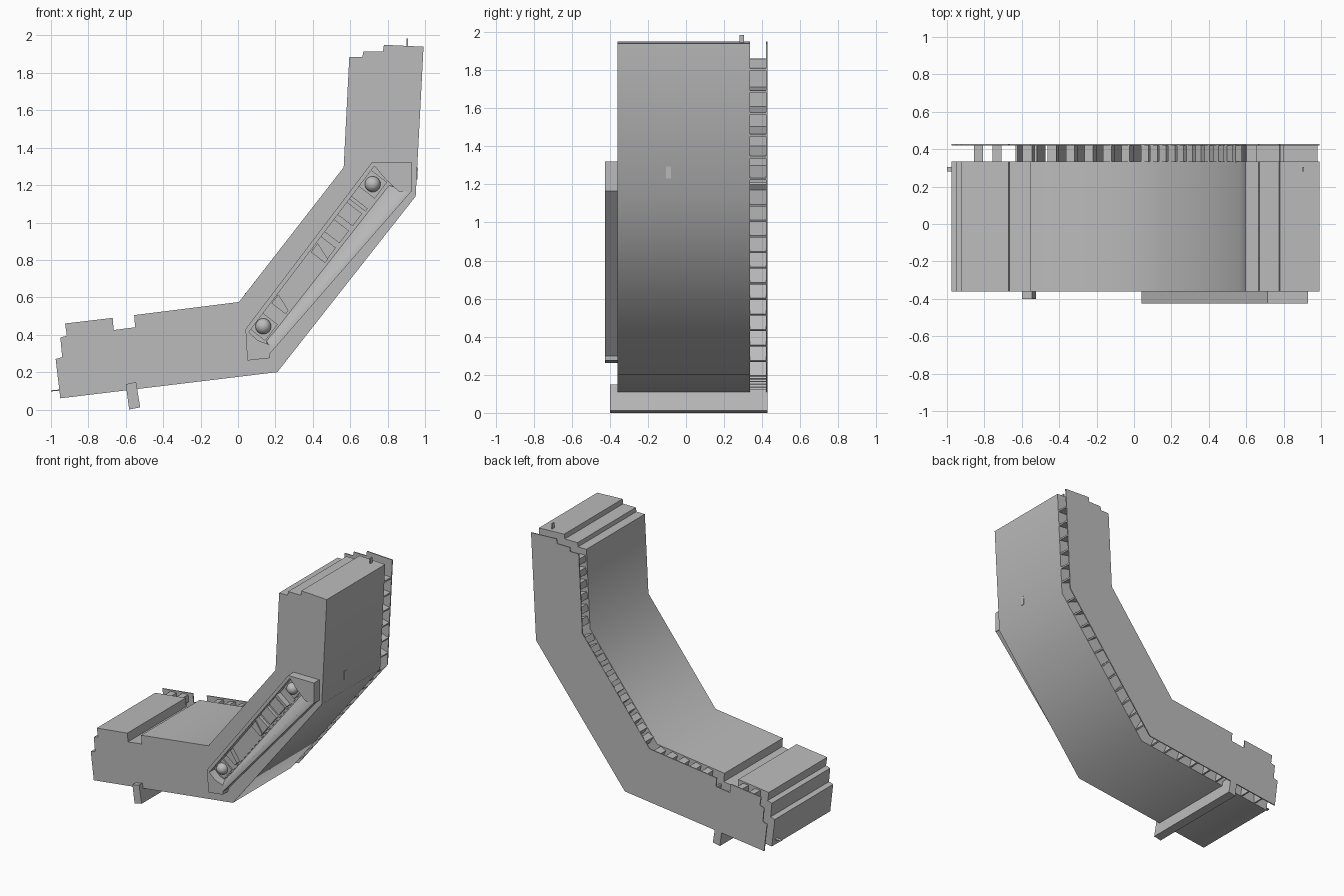
import bpy, bmesh, math
from mathutils import Vector

if "Cube" in bpy.data.objects:
    bpy.data.objects.remove(bpy.data.objects["Cube"], do_unlink=True)

grey = bpy.data.materials.new("plain grey")
grey.use_nodes = True
grey.diffuse_color = (0.5, 0.5, 0.5, 1)
grey.node_tree.nodes["Principled BSDF"].inputs["Base Color"].default_value = (0.5, 0.5, 0.5, 1)


def finish(name, bm, angle=55):
    bmesh.ops.recalc_face_normals(bm, faces=bm.faces[:])
    mesh = bpy.data.meshes.new(name)
    bm.to_mesh(mesh)
    bm.free()
    mesh.shade_smooth()
    mesh.set_sharp_from_angle(angle=math.radians(angle))
    mesh.materials.append(grey)
    ob = bpy.data.objects.new(name, mesh)
    bpy.context.scene.collection.objects.link(ob)
    return ob


def add_loft(bm, front, y0, back, y1):
    """Solid between two outlines in x, z with equal point counts."""
    a = [bm.verts.new((x, y0, z)) for x, z in front]
    b = [bm.verts.new((x, y1, z)) for x, z in back]
    bm.faces.new(a)
    bm.faces.new(b[::-1])
    for i in range(len(a)):
        j = (i + 1) % len(a)
        bm.faces.new((a[i], b[i], b[j], a[j]))


def prism(name, pts, y0, y1, back=None):
    bm = bmesh.new()
    add_loft(bm, pts, y0, back or pts, y1)
    return finish(name, bm)


def bar(p, q, half):
    """Rectangle outline along the line p to q."""
    p, q = Vector(p), Vector(q)
    d = (q - p).normalized() * half
    n = Vector((-d.y, d.x))
    return [p + n, q + n, q - n, p - n]


# Bent body with stepped ends and a notch on top of the foot
outline = [(-0.95, 0.06), (0.21, 0.20), (0.95, 1.14), (0.992, 1.94), (0.78, 1.95),
           (0.775, 1.915), (0.67, 1.915), (0.665, 1.885), (0.595, 1.885), (0.565, 1.295),
           (0.005, 0.575), (-0.555, 0.505), (-0.55, 0.44), (-0.665, 0.425), (-0.67, 0.49),
           (-0.925, 0.46), (-0.915, 0.395), (-0.95, 0.385), (-0.94, 0.28), (-0.975, 0.27)]
prism("body", outline, -0.36, 0.335)
prism("back_plate", outline, 0.42, 0.428)

# Ribs and spacer blocks between body and back plate, limb by limb
limbs = [("foot", (-0.9, 0.07), (0.18, 0.20), (-0.88, 0.46), (0.0, 0.57), 9),
         ("slope", (0.23, 0.23), (0.93, 1.13), (0.03, 0.61), (0.55, 1.28), 11),
         ("upper", (0.95, 1.17), (0.985, 1.86), (0.57, 1.32), (0.595, 1.86), 6)]
for name, o0, o1, i0, i1, count in limbs:
    o0, o1, i0, i1 = map(Vector, (o0, o1, i0, i1))
    ribs, blocks = bmesh.new(), bmesh.new()
    for k in range(count):
        t = (k + 0.5) / count
        outer, inner = o0.lerp(o1, t), i0.lerp(i1, t)
        in_notch = name == "foot" and -0.72 < inner.x < -0.52
        rib = bar(outer, outer.lerp(inner, 0.78 if in_notch else 0.98), 0.006)
        add_loft(ribs, rib, 0.33, rib, 0.425)
        if not in_notch:
            block = bar(inner.lerp(outer, 0.02), inner.lerp(outer, 0.16), 0.024)
            add_loft(blocks, block, 0.33, block, 0.425)
    finish(name + "_ribs", ribs)
    finish(name + "_spacers", blocks)
    if name != "foot":
        prism(name + "_web", bar(o0.lerp(i0, 0.5), o1.lerp(i1, 0.5), 0.01), 0.33, 0.425)

# Raised channel on the front: end caps, thin left wall, sloped right wall
TOP, FLOOR = -0.425, -0.355
lower = [(0.05, 0.262), (0.17, 0.275), (0.175, 0.345), (0.105, 0.37), (0.04, 0.43)]
upper = [(0.93, 1.32), (0.715, 1.32), (0.785, 1.235), (0.86, 1.165), (0.93, 1.165)]
prism("lower_cap", lower, TOP, FLOOR)
prism("upper_cap", upper, TOP, FLOOR)
prism("channel_left_wall", [(0.04, 0.43), (0.715, 1.32), (0.73, 1.302), (0.056, 0.412)], TOP, FLOOR)
prism("channel_right_wall", [(0.172, 0.30), (0.93, 1.17), (0.90, 1.17), (0.165, 0.34)], TOP, FLOOR,
      [(0.172, 0.30), (0.93, 1.17), (0.80, 1.20), (0.15, 0.37)])

# Tray inside the channel with lamps, blocks and tilted flaps
start, end = Vector((0.135, 0.445)), Vector((0.72, 1.205))
along = (end - start).normalized()
across = Vector((along.y, -along.x))
prism("tray", bar(start - along * 0.06, end + along * 0.06, 0.062), -0.366, FLOOR)


def block(name, t, length, half, y):
    c = start.lerp(end, t)
    return prism(name, bar(c - along * length, c + along * length, half), y, FLOOR)


for label, spot in (("lower", start), ("upper", end)):
    prism(label + "_lamp_base", bar(spot - along * 0.055, spot + along * 0.055, 0.055), -0.375, FLOOR)
    bm = bmesh.new()
    bmesh.ops.create_uvsphere(bm, u_segments=20, v_segments=12, radius=0.042)
    bmesh.ops.translate(bm, verts=bm.verts[:], vec=(spot.x, -0.378, spot.y))
    finish(label + "_lamp", bm)
for i, t in enumerate((0.55, 0.67, 0.79)):
    block(f"control_block_{i + 1}", t, 0.042, 0.052, -0.39)
block("divider", 0.865, 0.01, 0.058, -0.41)
for i, t in enumerate((0.13, 0.49)):
    c = start.lerp(end, t)
    a, b = c - across * 0.04, c + across * 0.055
    prism(f"flap_{i + 1}", [a, b, b + along * 0.025, a + along * 0.06], -0.40, FLOOR)

# Cross bar under the foot
prism("foot_bar", [(-0.6, 0.135), (-0.545, 0.148), (-0.523, 0.012), (-0.582, 0.0)], -0.40, 0.428)

# Small tabs at the ends and on the right flank
prism("top_tab", bar((0.905, 1.92), (0.905, 1.985), 0.004), 0.28, 0.305)
prism("foot_tab", bar((-1.0, 0.10), (-0.94, 0.105), 0.003), 0.28, 0.305)
prism("side_tab", bar((0.954, 1.23), (0.957, 1.295), 0.005), -0.105, -0.08)
